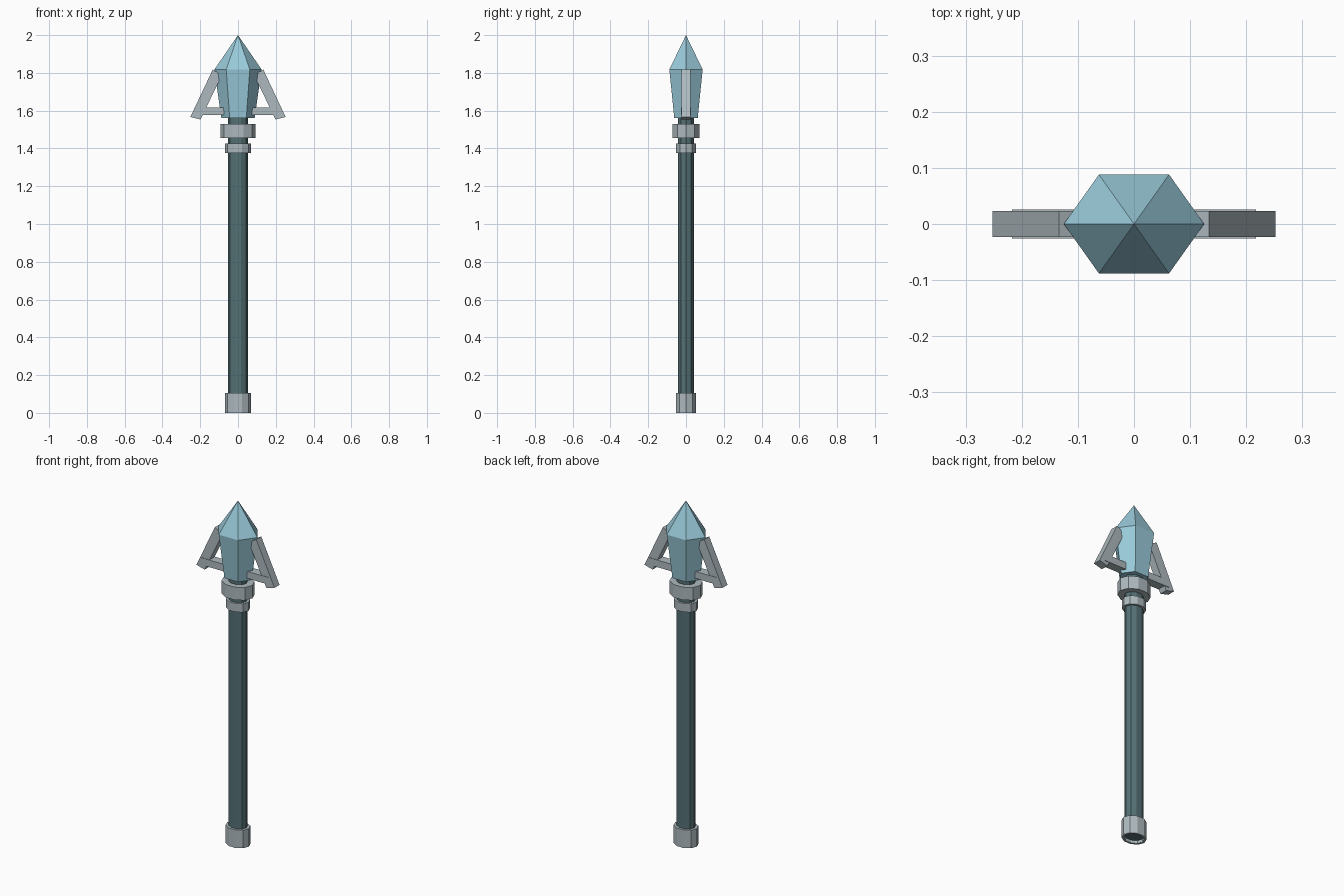
import bpy, bmesh, math

if "Cube" in bpy.data.objects:
    bpy.data.objects.remove(bpy.data.objects["Cube"])


def material(name, rgb):
    m = bpy.data.materials.new(name)
    m.diffuse_color = (*rgb, 1)
    m.use_nodes = True
    m.node_tree.nodes["Principled BSDF"].inputs["Base Color"].default_value = m.diffuse_color
    return m


CRYSTAL = material("pale blue crystal", (0.32, 0.59, 0.70))
METAL = material("light grey metal", (0.42, 0.49, 0.52))
SHAFT = material("dark teal wood", (0.09, 0.165, 0.178))
FLAT = 0.814  # depth of every round section relative to its width


def finish(bm, name, mat):
    bmesh.ops.recalc_face_normals(bm, faces=bm.faces)
    me = bpy.data.meshes.new(name)
    bm.to_mesh(me)
    bm.free()
    me.materials.append(mat)
    ob = bpy.data.objects.new(name, me)
    bpy.context.collection.objects.link(ob)
    return ob


def lathe(name, profile, sides, mat):
    """Stack of flattened polygon rings given as (radius, z)."""
    bm = bmesh.new()
    rings = []
    for r, z in profile:
        if r == 0:
            rings.append([bm.verts.new((0, 0, z))])
        else:
            angles = [2 * math.pi * i / sides for i in range(sides)]
            rings.append([bm.verts.new((r * math.cos(a), FLAT * r * math.sin(a), z)) for a in angles])
    for a, b in zip(rings, rings[1:]):
        for i in range(sides):
            j = (i + 1) % sides
            if len(b) == 1:
                bm.faces.new((a[i], a[j], b[0]))
            else:
                bm.faces.new((a[i], a[j], b[j], b[i]))
    for ring in (rings[0], rings[-1]):
        if len(ring) > 1:
            bm.faces.new(ring)
    return finish(bm, name, mat)


def plate(name, outline, half_depth, mat):
    """Front outline in x, z extruded through y."""
    bm = bmesh.new()
    front = [bm.verts.new((x, -half_depth, z)) for x, z in outline]
    back = [bm.verts.new((x, half_depth, z)) for x, z in outline]
    bm.faces.new(front)
    bm.faces.new(back[::-1])
    n = len(outline)
    for i in range(n):
        j = (i + 1) % n
        bm.faces.new((front[i], front[j], back[j], back[i]))
    return finish(bm, name, mat)


# Shaft and metal bands
lathe("shaft", [(0.053, 0.015), (0.053, 1.57)], 10, SHAFT)
lathe("end_cap", [(0.056, 0.02), (0.056, 0.0), (0.07, 0.0), (0.07, 0.105), (0.05, 0.105)], 10, METAL)
lathe("lower_band", [(0.068, 1.375), (0.068, 1.425)], 10, METAL)
lathe("upper_band", [(0.093, 1.455), (0.093, 1.53)], 10, METAL)

# Crystal head
lathe("crystal", [(0.088, 1.56), (0.125, 1.818), (0, 2.0)], 6, CRYSTAL)

# Side barbs with their struts, mirrored left and right
for side, s in (("left", -1), ("right", 1)):
    barb = [(0.252, 1.567), (0.199, 1.553), (0.084, 1.79), (0.134, 1.817)]
    strut = [(0.075, 1.577), (0.217, 1.577), (0.217, 1.618), (0.075, 1.618)]
    plate(side + "_barb", [(s * x, z) for x, z in barb], 0.023, METAL)
    plate(side + "_strut", [(s * x, z) for x, z in strut], 0.026, METAL)
